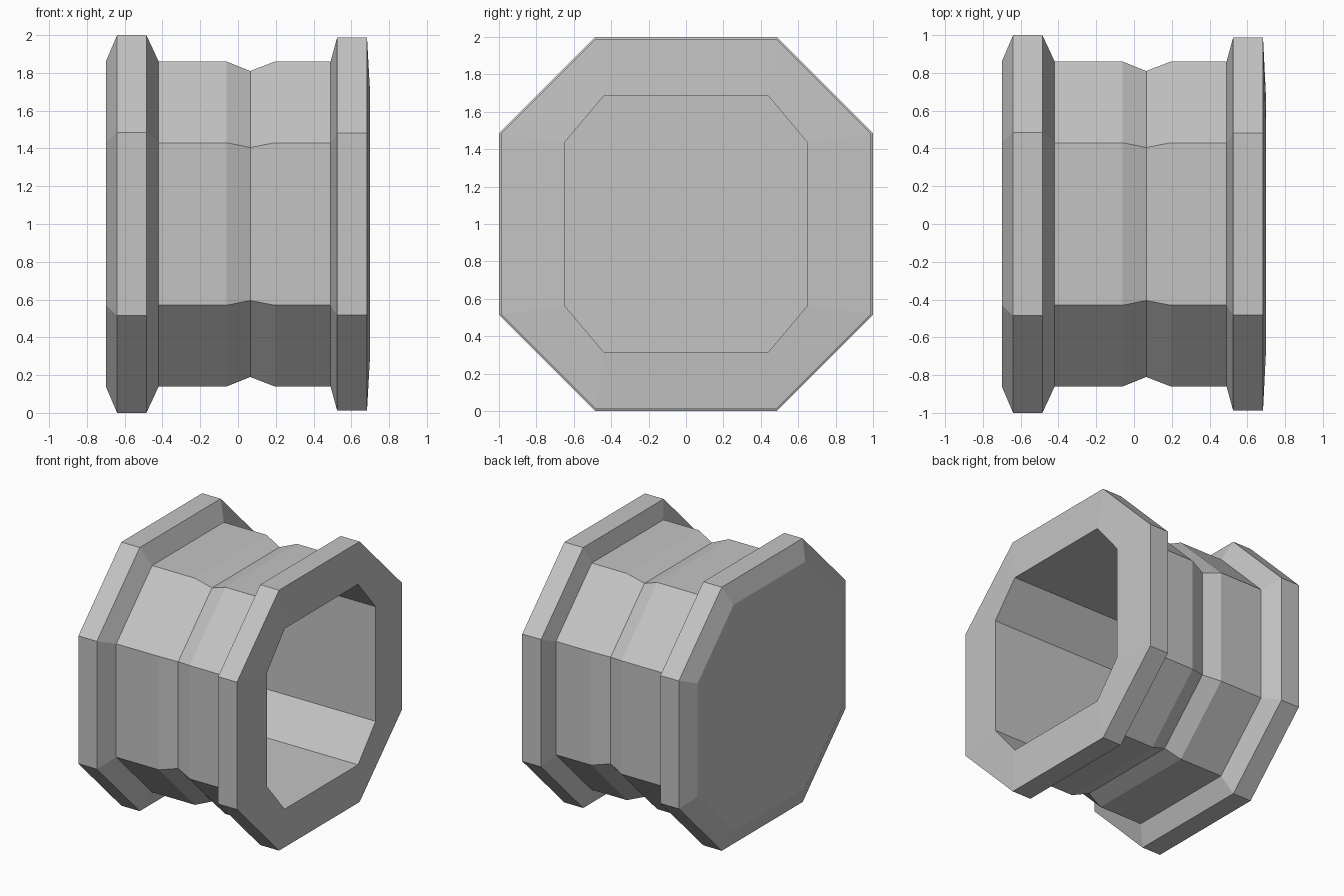
import bpy
import bmesh

cube = bpy.data.objects.get("Cube")
if cube:
    bpy.data.objects.remove(cube, do_unlink=True)

grey = bpy.data.materials.new("light grey")
grey.use_nodes = True
grey.diffuse_color = (0.55, 0.55, 0.55, 1)
grey.node_tree.nodes["Principled BSDF"].inputs["Base Color"].default_value = (0.55, 0.55, 0.55, 1)


def octagon(bm, x, half_y, half_z, flat_y, flat_z):
    """Ring of eight points around the x axis, centred at height one."""
    quarter = [(half_y, flat_z), (flat_y, half_z)]
    points = quarter + [(-y, z) for y, z in reversed(quarter)]
    points += [(-y, -z) for y, z in points]
    return [bm.verts.new((x, y, z + 1)) for y, z in points]


# Outer profile from the closed end to the open end: x, radius, half flat
outer = [
    (-0.70, 0.86, 0.43), (-0.64, 1.0, 0.485), (-0.485, 1.0, 0.485),
    (-0.42, 0.86, 0.43), (-0.06, 0.86, 0.43), (0.065, 0.81, 0.405),
    (0.195, 0.86, 0.43), (0.49, 0.86, 0.43), (0.525, 0.988, 0.483),
    (0.683, 0.988, 0.483),
]

bm = bmesh.new()
rings = [octagon(bm, x, r, r, f, f) for x, r, f in outer]
# Straight bore, from the rim down to its floor
rings += [octagon(bm, x, 0.65, 0.685, 0.44, 0.435) for x in (0.70, -0.5)]

for a, b in zip(rings, rings[1:]):
    for i in range(8):
        j = (i + 1) % 8
        bm.faces.new((a[i], a[j], b[j], b[i]))
bm.faces.new(rings[0])
bm.faces.new(rings[-1])
bmesh.ops.recalc_face_normals(bm, faces=bm.faces)

mesh = bpy.data.meshes.new("flanged_octagonal_cup")
bm.to_mesh(mesh)
bm.free()
mesh.materials.append(grey)
cup = bpy.data.objects.new("flanged_octagonal_cup", mesh)
bpy.context.collection.objects.link(cup)
